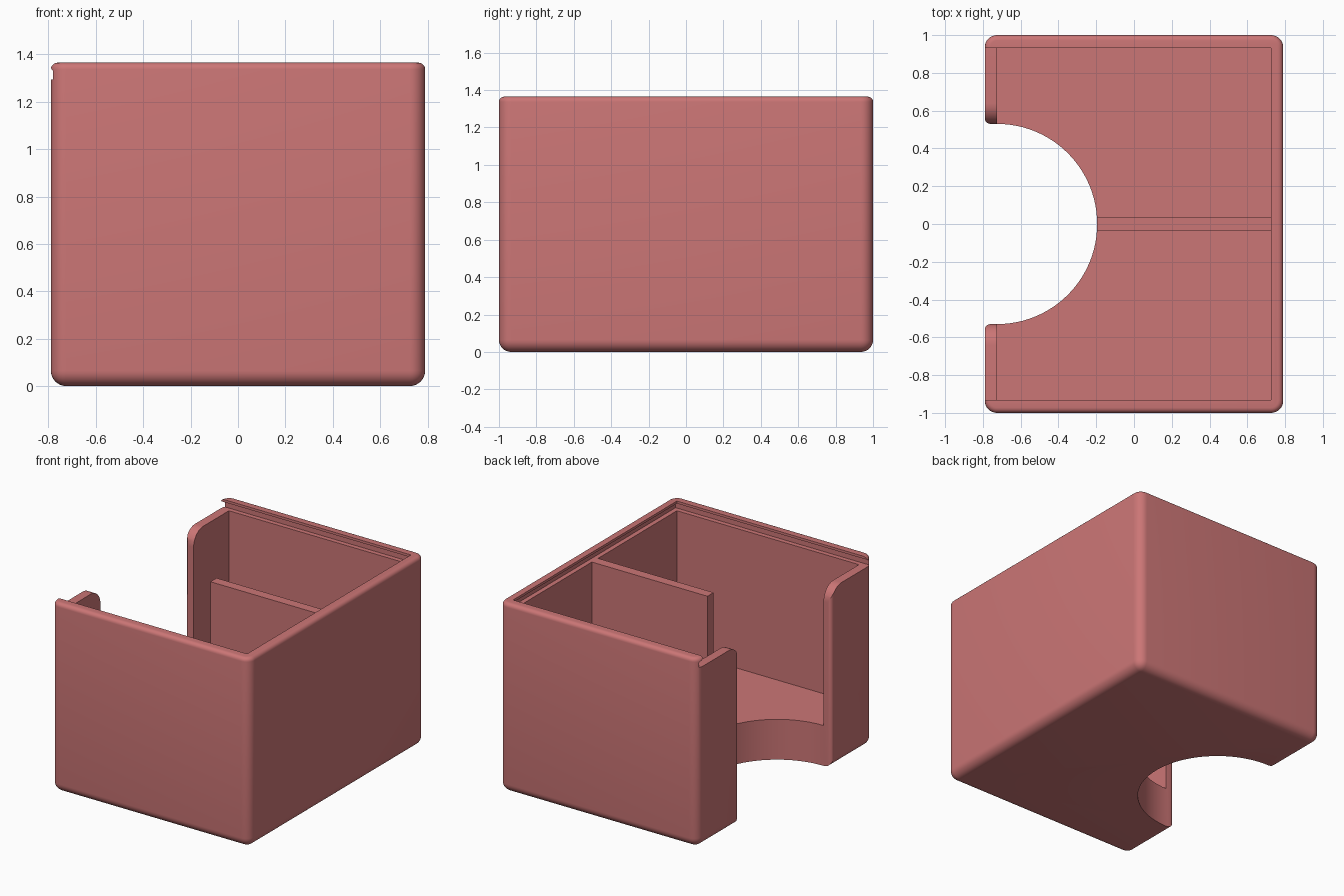
import bpy, bmesh, math
from mathutils import Vector

if "Cube" in bpy.data.objects:
    bpy.data.objects.remove(bpy.data.objects["Cube"])

HX, HY, H = 0.79, 1.0, 1.365      # outer half sizes and height
IX, IY = 0.725, 0.932             # inner wall faces
FLOOR, LEDGE = 0.29, 1.295        # floor top, lid ledge height
R = 0.53                          # finger cut-out radius


def make_object(name, bm):
    bmesh.ops.recalc_face_normals(bm, faces=bm.faces[:])
    mesh = bpy.data.meshes.new(name)
    bm.to_mesh(mesh)
    bm.free()
    ob = bpy.data.objects.new(name, mesh)
    bpy.context.collection.objects.link(ob)
    return ob


def loft(name, rings):
    """Closed solid through rings of equal point count."""
    bm = bmesh.new()
    vs = [[bm.verts.new(p) for p in ring] for ring in rings]
    n = len(vs[0])
    for a, b in zip(vs, vs[1:]):
        for i in range(n):
            j = (i + 1) % n
            bm.faces.new((a[i], a[j], b[j], b[i]))
    bm.faces.new(vs[0][::-1])
    bm.faces.new(vs[-1])
    return make_object(name, bm)


def rect(x0, x1, y0, y1, z):
    return [(x0, y0, z), (x1, y0, z), (x1, y1, z), (x0, y1, z)]


def arc(cx, cy, r, a0, a1, n):
    return [(cx + r * math.cos(math.radians(a0 + (a1 - a0) * i / n)),
             cy + r * math.sin(math.radians(a0 + (a1 - a0) * i / n))) for i in range(n + 1)]


# Outer body: large rounding on sides and bottom, small rounding on the rim
bm = bmesh.new()
bmesh.ops.create_cube(bm, size=1)
for v in bm.verts:
    v.co = Vector((v.co.x * 2 * HX, v.co.y * 2 * HY, (v.co.z + 0.5) * H))
is_top = lambda e: all(v.co.z > H - 1e-4 for v in e.verts)
bmesh.ops.bevel(bm, geom=[e for e in bm.edges if not is_top(e)], offset=0.065,
                segments=8, profile=0.5, affect='EDGES')
rim = [e for e in bm.edges if is_top(e) and any(f.normal.z < 0.5 for f in e.link_faces)]
bmesh.ops.bevel(bm, geom=rim, offset=0.028, segments=5, profile=0.5, affect='EDGES')
box = make_object("box_body", bm)

cutters = []

# Two compartments, leaving the divider between them
for s in (-1, 1):
    y0, y1 = sorted((s * 0.035, s * IY))
    cutters.append(loft("compartment_cutter", [rect(-IX, IX, y0, y1, z) for z in (FLOOR, 1.31)]))

# Sliding lid slot, undercut below the rim and open on the left
slot = [(LEDGE, 0.034), (1.332, 0.034), (1.347, 0.0), (1.45, 0.0)]
cutters.append(loft("lid_slot_cutter",
                    [rect(-0.9, IX + d, -IY - d, IY + d, z) for z, d in slot]))

# Round finger cut-out through floor and left wall, with eased outer edges
f = 0.03
lower = [(-0.9, -R - f)] + arc(-HX + f, -R - f, f, 180, 90, 5)
half = arc(-IX, 0, R, -90, 90, 48)
upper = [(x, -y) for x, y in reversed(lower)]
profile = lower + half + upper
cutters.append(loft("finger_cutter", [[(x, y, z) for x, y in profile] for z in (-0.1, 1.45)]))

# Rounded upper corners of the left wall beside the opening
r = 0.11
side = [(R + r, 1.32)] + arc(R + r, LEDGE - r, r, 90, 180, 10)
shape = side + [(-y, z) for y, z in reversed(side)]
cutters.append(loft("corner_cutter", [[(x, y, z) for y, z in shape] for x in (-0.9, -0.715)]))

# Apply the cuts
bpy.context.view_layer.objects.active = box
for c in cutters:
    c.hide_render = True
    m = box.modifiers.new("cut", 'BOOLEAN')
    m.operation, m.solver, m.object = 'DIFFERENCE', 'EXACT', c
    bpy.ops.object.modifier_apply(modifier=m.name)
    bpy.data.objects.remove(c, do_unlink=True)

# Colour and shading
mat = bpy.data.materials.new("dusty_red")
mat.diffuse_color = (0.60, 0.18, 0.18, 1)
mat.use_nodes = True
mat.node_tree.nodes["Principled BSDF"].inputs["Base Color"].default_value = mat.diffuse_color
box.data.materials.clear()
box.data.materials.append(mat)
for p in box.data.polygons:
    p.material_index = 0
box.select_set(True)
bpy.ops.object.shade_smooth_by_angle(angle=math.radians(30))
